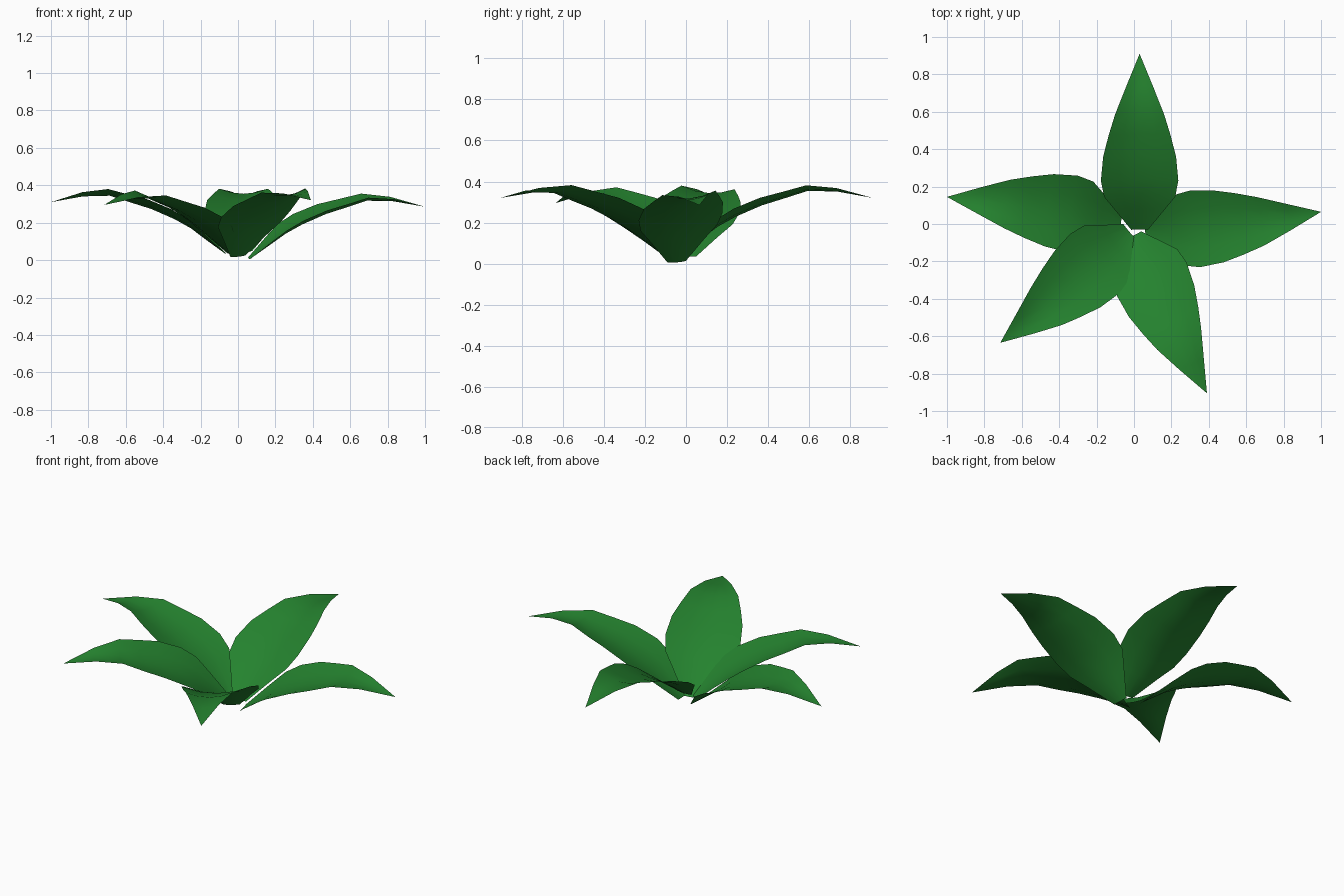
import bpy
import bmesh
import math
from mathutils import Vector, Matrix

cube = bpy.data.objects.get("Cube")
if cube:
    bpy.data.objects.remove(cube, do_unlink=True)

# Leaf colour
green = bpy.data.materials.new("leaf_green")
colour = (0.018, 0.225, 0.028, 1)
green.use_nodes = True
green.diffuse_color = colour
green.node_tree.nodes["Principled BSDF"].inputs["Base Color"].default_value = colour

# Blade rows: fraction along the leaf, half width, arch above the chord, edge lift
ROWS = [(0, .045, 0, .003), (.13, .13, .045, .025), (.22, .19, .078, .035),
        (.32, .207, .1, .04), (.46, .195, .117, .038), (.58, .166, .119, .033),
        (.70, .131, .122, .028), (.84, .073, .078, .018)]
COLUMNS = (-1, -.5, 0, .5, 1)


def make_leaf(name, base, tip, roll):
    """Arched, slightly cupped blade from base to tip, rolled about its length."""
    base, tip = Vector(base), Vector(tip)
    chord = tip - base
    heading = chord.normalized()
    right = heading.cross(Vector((0, 0, 1))).normalized()
    spin = Matrix.Rotation(math.radians(roll), 3, heading)
    normal = spin @ right.cross(heading)
    right = spin @ right
    bm = bmesh.new()
    grid = [[bm.verts.new(base + chord * t + right * (w * s)
                          + normal * (arch + lift * s * s)) for s in COLUMNS]
            for t, w, arch, lift in ROWS]
    for a, b in zip(grid, grid[1:]):
        for i in range(len(COLUMNS) - 1):
            bm.faces.new((a[i], a[i + 1], b[i + 1], b[i]))
    # Pointed end
    point = bm.verts.new(tip)
    for a, b in zip(grid[-1], grid[-1][1:]):
        bm.faces.new((a, b, point))
    for face in bm.faces:
        face.smooth = True
    mesh = bpy.data.meshes.new(name)
    bm.to_mesh(mesh)
    bm.free()
    mesh.materials.append(green)
    bpy.context.collection.objects.link(bpy.data.objects.new(name, mesh))


# Rosette of five leaves
make_leaf("back_leaf", (.03, -.03, .045), (.03, .91, .32), 0)
make_leaf("left_leaf", (.06, -.045, .006), (1, .065, .285), 5)
make_leaf("right_leaf", (-.07, .005, .035), (-1, .145, .31), 4)
make_leaf("front_right_leaf", (-.03, -.035, .03), (-.715, -.635, .295), -6)
make_leaf("front_left_leaf", (0, -.06, .018), (.39, -.905, .32), 5)
